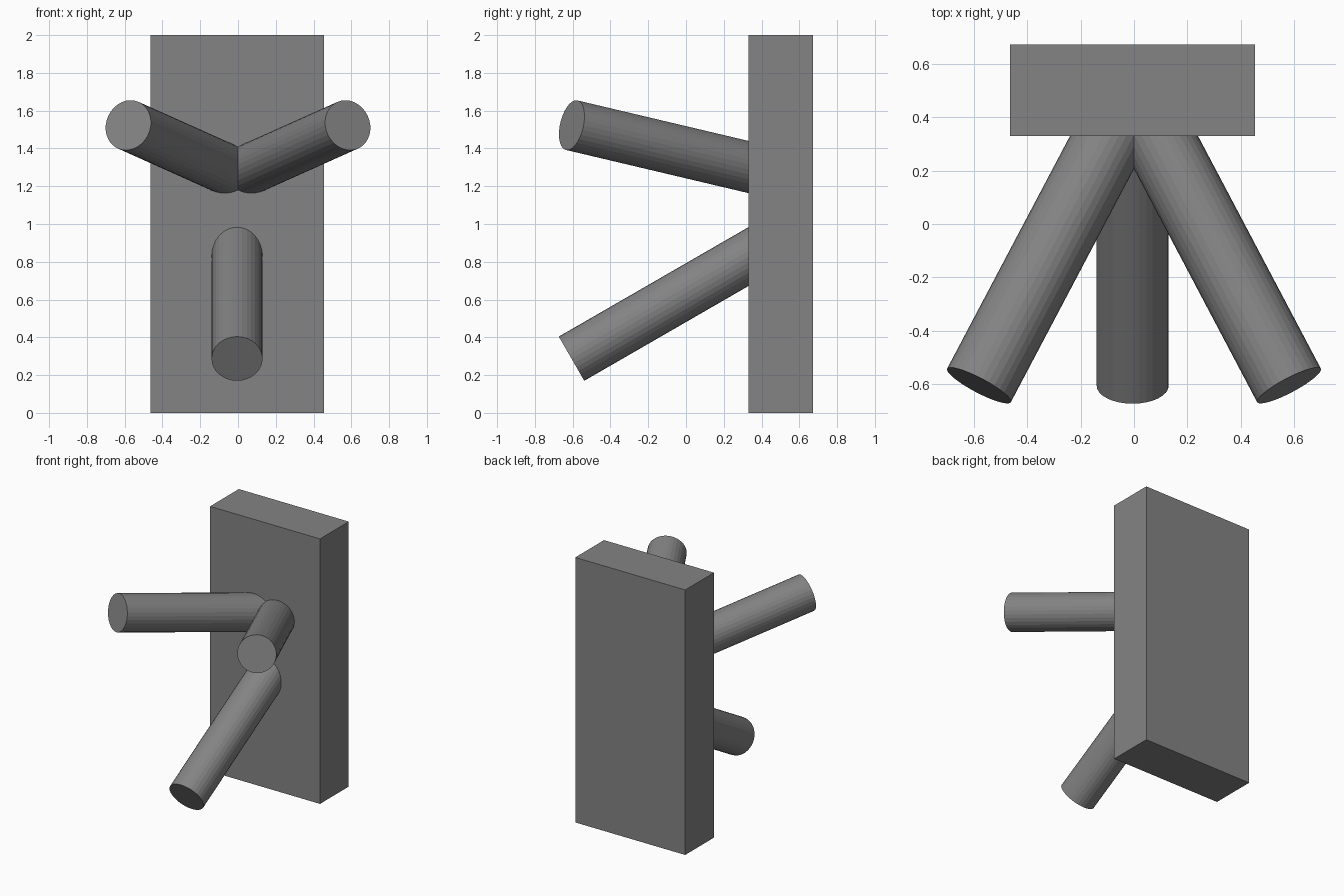
import bpy
from mathutils import Vector

if "Cube" in bpy.data.objects:
    bpy.data.objects.remove(bpy.data.objects["Cube"])

PLATE_FRONT, PLATE_BACK = 0.33, 0.672
RADIUS = 0.135

# Dark grey finish shared by all parts
dark = bpy.data.materials.new("dark_grey")
dark.diffuse_color = (0.23, 0.23, 0.23, 1)
dark.use_nodes = True
dark.node_tree.nodes["Principled BSDF"].inputs["Base Color"].default_value = dark.diffuse_color


def peg(name, tip, direction):
    """Round peg from its free tip to a point buried inside the plate."""
    tip, d = Vector(tip), Vector(direction)
    end = tip + d * ((PLATE_FRONT + 0.09 - tip.y) / d.y)
    axis = end - tip
    bpy.ops.mesh.primitive_cylinder_add(
        vertices=32, radius=RADIUS, depth=axis.length, location=(tip + end) / 2)
    ob = bpy.context.object
    ob.name = name
    ob.rotation_euler = axis.to_track_quat('Z', 'Y').to_euler()
    ob.data.materials.append(dark)
    return ob


# Upright backing plate
bpy.ops.mesh.primitive_cube_add(
    size=1, location=(-0.005, (PLATE_FRONT + PLATE_BACK) / 2, 1))
plate = bpy.context.object
plate.name = "back_plate"
plate.scale = (0.918, PLATE_BACK - PLATE_FRONT, 2)
plate.data.materials.append(dark)

# Two upper pegs, splayed outwards and rising, meeting at the centre line
for side, label in ((-1, "left"), (1, "right")):
    peg(f"upper_peg_{label}", (side * 0.581, -0.605, 1.523),
        (-side * 0.528, 1, -0.2365))

# Lower peg, sloping down at 30 degrees
peg("lower_peg", (-0.005, -0.606, 0.287), (0, 1, 0.577))
